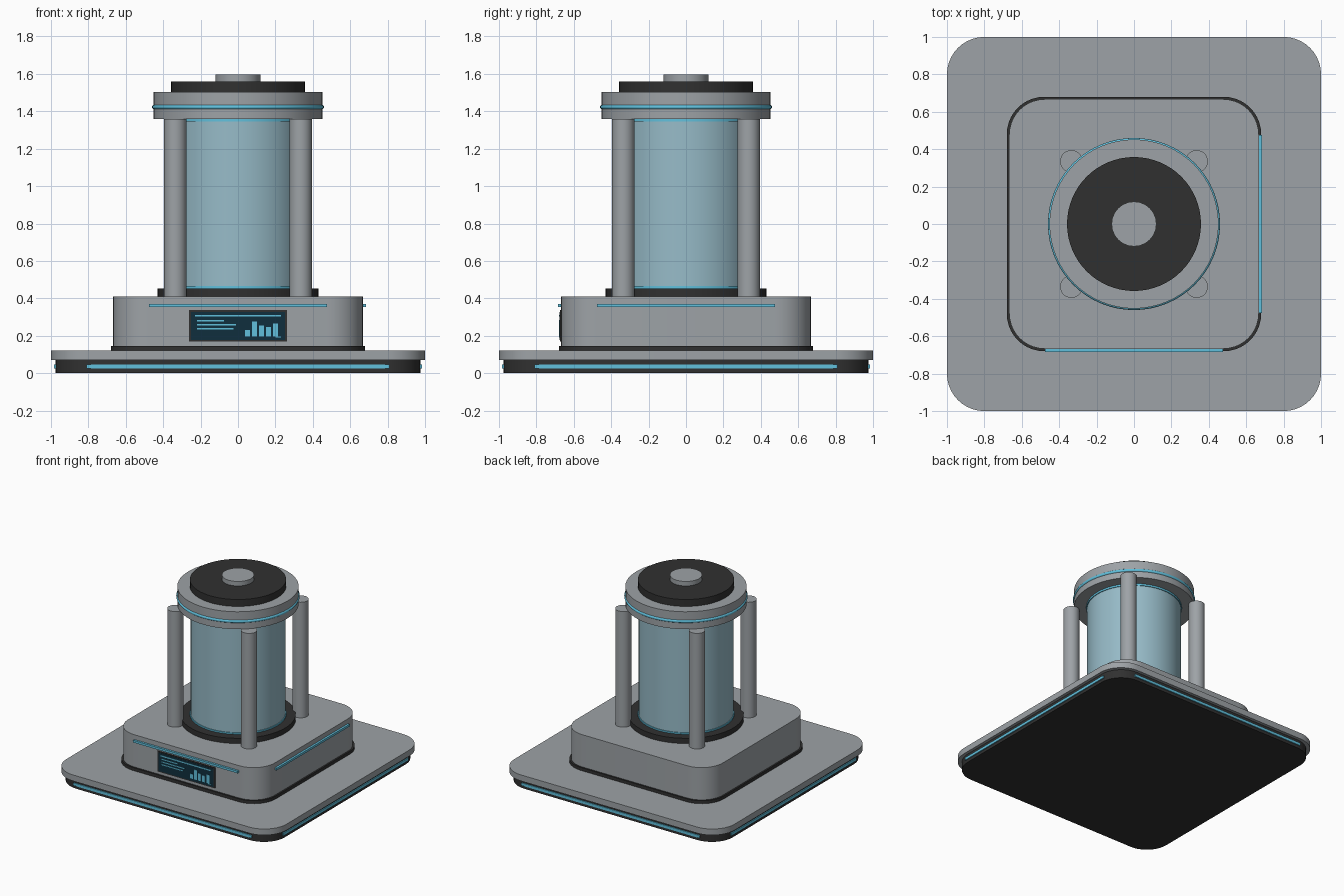
import bpy, bmesh, math

if "Cube" in bpy.data.objects:
    bpy.data.objects.remove(bpy.data.objects["Cube"], do_unlink=True)


def material(name, rgb):
    m = bpy.data.materials.new(name)
    m.use_nodes = True
    m.diffuse_color = (*rgb, 1)
    m.node_tree.nodes["Principled BSDF"].inputs["Base Color"].default_value = (*rgb, 1)
    return m


grey = material("brushed grey", (0.34, 0.365, 0.385))
dark = material("dark rubber", (0.03, 0.03, 0.03))
cyan = material("cyan light", (0.12, 0.53, 0.72))
glass = material("pale blue glass", (0.31, 0.5, 0.58))
navy = material("screen navy", (0.005, 0.028, 0.047))


def finish(name, bm, mat, smooth=True):
    mesh = bpy.data.meshes.new(name)
    bm.to_mesh(mesh)
    bm.free()
    mesh.materials.append(mat)
    ob = bpy.data.objects.new(name, mesh)
    bpy.context.collection.objects.link(ob)
    if smooth:
        bpy.ops.object.select_all(action="DESELECT")
        ob.select_set(True)
        bpy.context.view_layer.objects.active = ob
        bpy.ops.object.shade_smooth_by_angle(angle=math.radians(35))
    return ob


def box(name, x, y, z, mat, corner=0):
    """Box from (min, max) ranges, with optional rounded upright corners."""
    bm = bmesh.new()
    bmesh.ops.create_cube(bm, size=1)
    for v in bm.verts:
        for i, (low, high) in enumerate((x, y, z)):
            v.co[i] = low if v.co[i] < 0 else high
    if corner:
        upright = [e for e in bm.edges if abs(e.verts[0].co.z - e.verts[1].co.z) > 1e-4]
        bmesh.ops.bevel(bm, geom=upright, offset=corner, segments=10,
                        profile=0.5, affect="EDGES")
    return finish(name, bm, mat, smooth=corner > 0)


def slab(name, half, z, mat, corner):
    return box(name, (-half, half), (-half, half), z, mat, corner)


def disc(name, radius, z, mat, at=(0, 0), sides=64):
    bm = bmesh.new()
    bmesh.ops.create_cone(bm, cap_ends=True, segments=sides, radius1=radius,
                          radius2=radius, depth=z[1] - z[0])
    bmesh.ops.translate(bm, verts=bm.verts, vec=(*at, sum(z) / 2))
    return finish(name, bm, mat)


def light_strip(name, turn, half_length, near, far, z):
    """Light bar on the front side, turned about the centre by quarter turns."""
    ob = box(name, (-half_length, half_length), (-far, -near), z, cyan)
    ob.rotation_euler.z = turn * math.pi / 2


# Stepped base and body
slab("base_foot", 0.975, (0, 0.07), dark, 0.19)
slab("base_plate", 1.0, (0.07, 0.12), grey, 0.2)
slab("body_seal", 0.68, (0.12, 0.145), dark, 0.2)
slab("body", 0.667, (0.145, 0.41), grey, 0.19)

# Light bars: all round the foot, and on the front and left of the body
for turn, side in enumerate(("front", "left", "back", "right")):
    light_strip("foot_light_" + side, turn, 0.81, 0.97, 0.983, (0.024, 0.046))
    if turn < 2:
        light_strip("body_light_" + side, turn, 0.475, 0.66, 0.684, (0.353, 0.371))

# Glass chamber with its collar and end rings
disc("chamber_collar", 0.43, (0.41, 0.453), dark)
disc("glass_chamber", 0.354, (0.453, 1.36), glass)
disc("lower_glass_ring", 0.36, (0.453, 0.465), cyan)
disc("upper_glass_ring", 0.36, (1.345, 1.36), cyan)

# Four support posts
for sx, x_name in ((1, "left"), (-1, "right")):
    for sy, y_name in ((-1, "front"), (1, "back")):
        disc(f"post_{y_name}_{x_name}", 0.06, (0.41, 1.36), grey,
             (sx * 0.335, sy * 0.335), 32)

# Cap, lid and knob
disc("cap", 0.452, (1.36, 1.503), grey)
disc("lid", 0.358, (1.503, 1.56), dark)
disc("knob", 0.12, (1.56, 1.597), grey, sides=24)
bpy.ops.mesh.primitive_torus_add(major_radius=0.447, minor_radius=0.013,
                                 major_segments=64, minor_segments=10,
                                 location=(0, 0, 1.423))
ring = bpy.context.object
ring.name = "cap_light_ring"
ring.data.materials.append(cyan)
bpy.ops.object.shade_smooth()

# Screen: frame, panel, text lines and bar chart
box("screen_frame", (-0.261, 0.261), (-0.673, -0.665), (0.168, 0.337), dark)
box("screen_panel", (-0.25, 0.25), (-0.675, -0.67), (0.176, 0.328), navy)


def mark(name, x, z):
    box(name, x, (-0.678, -0.673), z, cyan)


mark("screen_heading", (-0.23, 0.23), (0.302, 0.312))
for i, end in enumerate((-0.075, -0.01, -0.025)):
    z = 0.281 - i * 0.022
    mark(f"screen_line_{i + 1}", (-0.22, end), (z - 0.004, z + 0.004))
for i, height in enumerate((0.037, 0.08, 0.06, 0.053, 0.07)):
    x = 0.037 + i * 0.0375
    mark(f"chart_bar_{i + 1}", (x, x + 0.027), (0.195, 0.195 + height))
mark("chart_tick", (0.2, 0.23), (0.19, 0.196))
